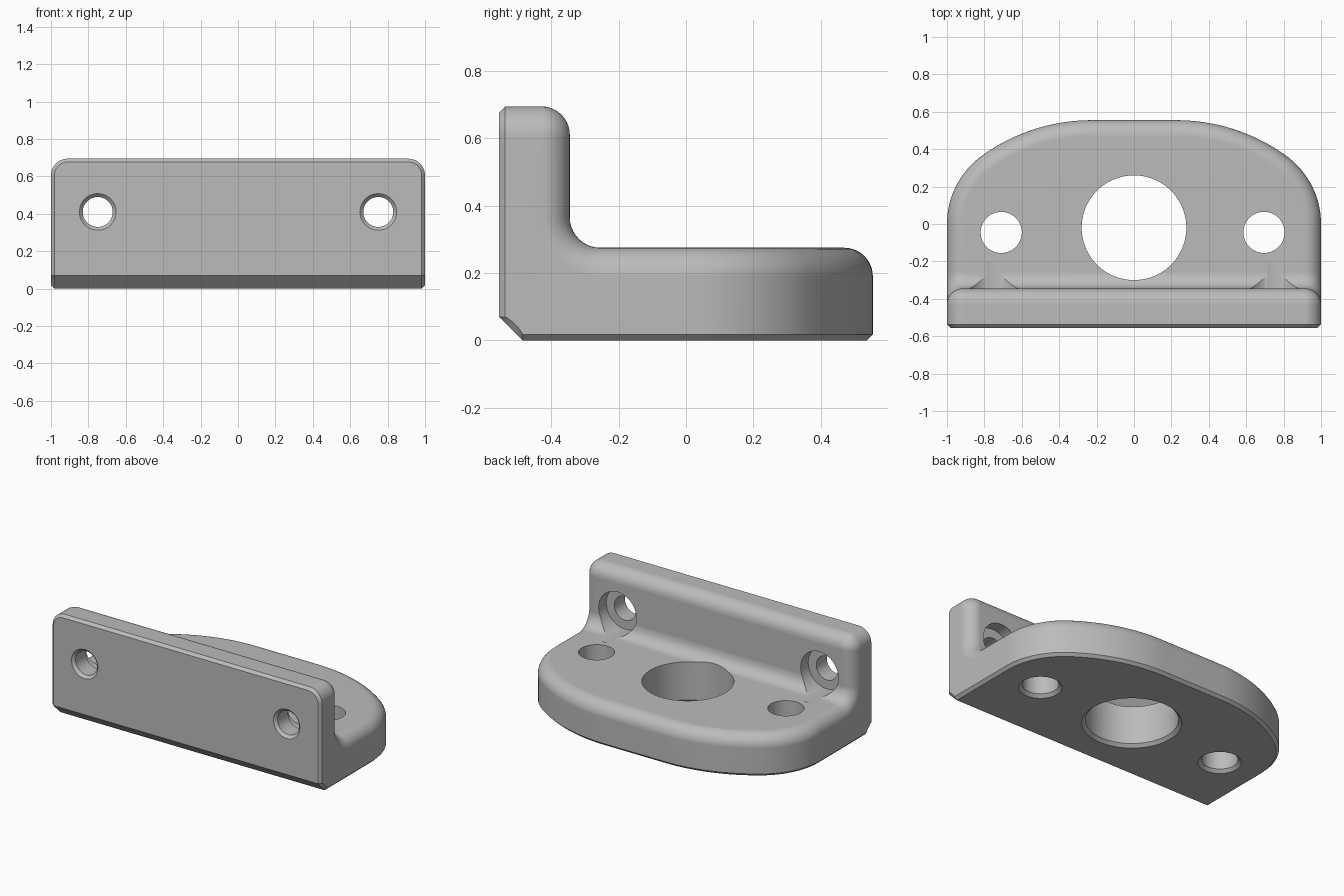
import bpy, bmesh
from math import sin, cos, pi, radians
from mathutils import Vector, Matrix

if "Cube" in bpy.data.objects:
    bpy.data.objects.remove(bpy.data.objects["Cube"])

# Main sizes
FRONT, BACK, HEIGHT = -0.555, 0.555, 0.695
PLATE_Y, BASE_Z = -0.345, 0.275
FILLET, CORNER, ROUND, CHAMFER, SLANT = 0.09, 0.09, 0.085, 0.018, 0.07
STEPS = 10

metal = bpy.data.materials.new("grey metal")
metal.use_nodes = True
grey = (0.5, 0.5, 0.5, 1)
metal.diffuse_color = grey
metal.node_tree.nodes["Principled BSDF"].inputs["Base Color"].default_value = grey


def half_rim():
    """Rim of the inner face on the +x side: point, inward, face normal, outer point."""
    rim = []
    # Plate corner
    for i in range(STEPS + 1):
        a = pi / 2 * (1 - i / STEPS)
        n = Vector((-cos(a), 0, -sin(a)))
        p = Vector((1 - CORNER, PLATE_Y, HEIGHT - CORNER)) - n * CORNER
        rim.append((p, n, Vector((0, 1, 0)), Vector((p.x, FRONT, p.z))))
    # Fillet between plate and base, opposite the slanted front edge
    for i in range(STEPS + 1):
        t = i / STEPS
        m = Vector((0, cos(t * pi / 2), sin(t * pi / 2)))
        p = Vector((1, PLATE_Y + FILLET, BASE_Z + FILLET)) - m * FILLET
        q = Vector((1, FRONT + SLANT * t, SLANT * (1 - t)))
        rim.append((p, Vector((-1, 0, 0)), m, q))
    # Base outline: a tight side arc running into a wide back arc
    turn, wide = radians(36), 1.0
    tight = (BACK - wide * (1 - cos(turn))) / cos(turn)
    flat = 1 - tight * (1 - sin(turn)) - wide * sin(turn)
    for cx, cy, r, a0, a1 in ((1 - tight, 0, tight, 0, pi / 2 - turn),
                              (flat, BACK - wide, wide, pi / 2 - turn, pi / 2)):
        for i in range(0 if a0 == 0 else 1, 2 * STEPS + 1):
            a = a0 + (a1 - a0) * i / (2 * STEPS)
            n = Vector((-cos(a), -sin(a), 0))
            p = Vector((cx, cy, BASE_Z)) - n * r
            rim.append((p, n, Vector((0, 0, 1)), Vector((p.x, p.y, 0))))
    return rim


def make_object(name, bm):
    bmesh.ops.recalc_face_normals(bm, faces=bm.faces)
    mesh = bpy.data.meshes.new(name)
    bm.to_mesh(mesh)
    bm.free()
    mesh.materials.append(metal)
    ob = bpy.data.objects.new(name, mesh)
    bpy.context.collection.objects.link(ob)
    return ob


def make_bracket():
    rim = half_rim()
    halves = [[p + n * ROUND * (1 - cos(a)) - m * ROUND * (1 - sin(a)) for p, n, m, q in rim]
              for a in (pi / 2 * (1 - k / STEPS) for k in range(STEPS + 1))]
    halves.append([q + m * CHAMFER for p, n, m, q in rim])
    halves.append([q + n * CHAMFER for p, n, m, q in rim])
    bm = bmesh.new()
    mirror = Matrix.Scale(-1, 3, (1, 0, 0))
    rings = [[bm.verts.new(v) for v in h] + [bm.verts.new(mirror @ v) for v in reversed(h)]
             for h in halves]
    # Rounded rim, outer wall and chamfer
    for a, b in zip(rings, rings[1:]):
        for i in range(len(a)):
            bm.faces.new((a[i - 1], a[i], b[i], b[i - 1]))
    # Inner face, and the front and underside
    for ring in (rings[0], rings[-1]):
        for i in range(len(rim) - 1):
            bm.faces.new((ring[i], ring[i + 1], ring[-i - 2], ring[-i - 1]))
    return make_object("mounting_bracket", bm)


def lathe(bm, centre, profile, along_y=False, sides=64):
    """Closed turned solid; profile pairs are radius and distance along the axis."""
    rings = []
    for r, d in profile:
        ring = []
        for i in range(sides):
            a = 2 * pi * (i + 0.5) / sides
            u, v = r * cos(a), r * sin(a)
            ring.append(bm.verts.new(Vector(centre) + Vector((u, d, v) if along_y else (u, v, d))))
        rings.append(ring)
    for a, b in zip(rings, rings[1:]):
        for i in range(sides):
            bm.faces.new((a[i - 1], a[i], b[i], b[i - 1]))
    bm.faces.new(rings[0])
    bm.faces.new(rings[-1])


def make_cutter():
    bm = bmesh.new()
    # Base holes, chamfered underneath
    for x, y, r in ((0, -0.02, 0.28), (-0.71, -0.045, 0.11), (0.695, -0.045, 0.11)):
        lathe(bm, (x, y, 0), ((r + 0.04, -0.02), (r, 0.02), (r, 0.4)))
    # Plate holes, chamfered in front and counterbored behind
    for x in (-0.75, 0.75):
        lathe(bm, (x, FRONT, 0.41), ((0.118, -0.02), (0.08, 0.018), (0.08, 0.13),
                                     (0.14, 0.13), (0.14, 0.36)), along_y=True)
    return make_object("hole_cutter", bm)


bracket = make_bracket()
cutter = make_cutter()
cutter.hide_render = True

# Cut the holes, then shade with sharp edges kept
bpy.ops.object.select_all(action="DESELECT")
bracket.select_set(True)
bpy.context.view_layer.objects.active = bracket
cut = bracket.modifiers.new("holes", "BOOLEAN")
cut.operation, cut.solver, cut.object = "DIFFERENCE", "EXACT", cutter
bpy.ops.object.modifier_apply(modifier=cut.name)
bpy.data.objects.remove(cutter)
bpy.ops.object.shade_smooth_by_angle(angle=radians(25))
weighted = bracket.modifiers.new("even_shading", "WEIGHTED_NORMAL")
weighted.keep_sharp = True
